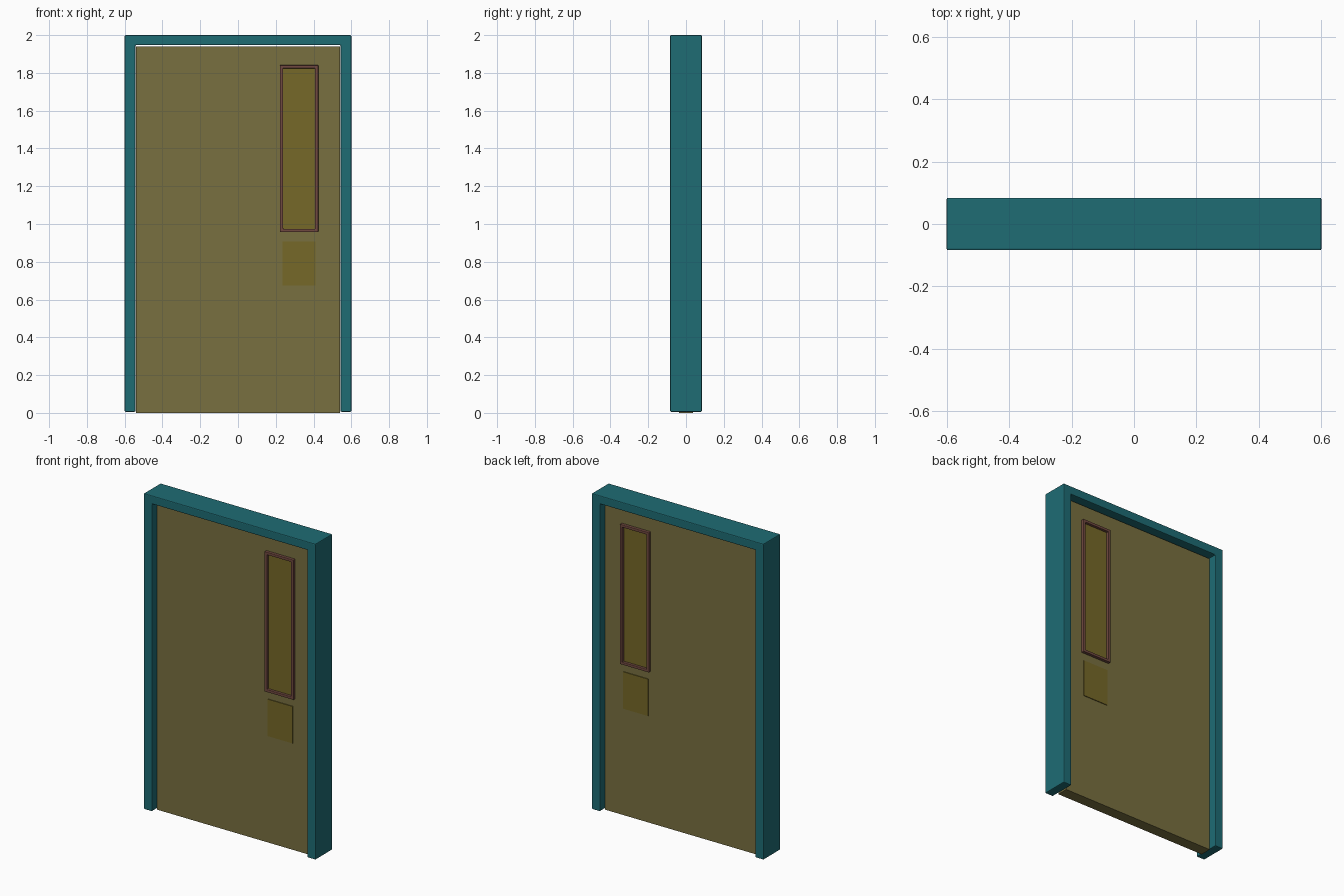
import bpy, bmesh

if "Cube" in bpy.data.objects:
    bpy.data.objects.remove(bpy.data.objects["Cube"])


def material(name, rgb):
    m = bpy.data.materials.new(name)
    m.diffuse_color = (*rgb, 1)
    m.use_nodes = True
    m.node_tree.nodes["Principled BSDF"].inputs["Base Color"].default_value = m.diffuse_color
    return m


TEAL = material("teal_paint", (0.013, 0.15, 0.175))
OLIVE = material("olive_paint", (0.19, 0.162, 0.051))
OCHRE = material("ochre", (0.18, 0.138, 0.021))
BROWN = material("brown_trim", (0.16, 0.065, 0.05))


def finish(name, bm, mat, bevel):
    bmesh.ops.recalc_face_normals(bm, faces=bm.faces)
    me = bpy.data.meshes.new(name)
    bm.to_mesh(me)
    bm.free()
    me.materials.append(mat)
    ob = bpy.data.objects.new(name, me)
    bpy.context.collection.objects.link(ob)
    if bevel:
        mod = ob.modifiers.new("bevel", 'BEVEL')
        mod.width = bevel
        mod.segments = 2
    return ob


def extrude_profile(name, points, half_depth, mat, bevel=0):
    """Extrude a closed x-z outline symmetrically along y."""
    bm = bmesh.new()
    face = bm.faces.new([bm.verts.new((x, -half_depth, z)) for x, z in points])
    ext = bmesh.ops.extrude_face_region(bm, geom=[face])["geom"]
    verts = [g for g in ext if isinstance(g, bmesh.types.BMVert)]
    bmesh.ops.translate(bm, verts=verts, vec=(0, 2 * half_depth, 0))
    return finish(name, bm, mat, bevel)


def rect(x0, x1, z0, z1):
    return [(x0, z0), (x1, z0), (x1, z1), (x0, z1)]


def rect_ring(name, x0, x1, z0, z1, width, half_depth, mat, bevel):
    """Mitred rectangular border with a square cross-section."""
    bm = bmesh.new()
    w = width
    loops = []
    for y, i in ((-half_depth, 0), (-half_depth, w), (half_depth, w), (half_depth, 0)):
        pts = rect(x0 + i, x1 - i, z0 + i, z1 - i)
        loops.append([bm.verts.new((x, y, z)) for x, z in pts])
    for a, b in zip(loops, loops[1:] + loops[:1]):
        for k in range(4):
            n = (k + 1) % 4
            bm.faces.new((a[k], a[n], b[n], b[k]))
    return finish(name, bm, mat, bevel)


# Door frame: two jambs and head in one outline
right = [(0.543, 0.006), (0.6, 0.006), (0.6, 2.0)]
right_inner = (0.543, 1.947)
outline = right + [(-x, z) for x, z in reversed(right)] + [(-0.543, 1.947), right_inner]
extrude_profile("door_frame", outline, 0.084, TEAL, 0.005)

# Door leaf
extrude_profile("door_leaf", rect(-0.541, 0.541, 0, 1.94), 0.036, OLIVE)

# Narrow window, visible on both faces
extrude_profile("window_pane", rect(0.235, 0.411, 0.97, 1.828), 0.038, OCHRE)
rect_ring("window_trim", 0.222, 0.425, 0.957, 1.841, 0.017, 0.054, BROWN, 0.003)

# Push plates on both faces
extrude_profile("push_plate", rect(0.236, 0.41, 0.674, 0.907), 0.041, OCHRE)
